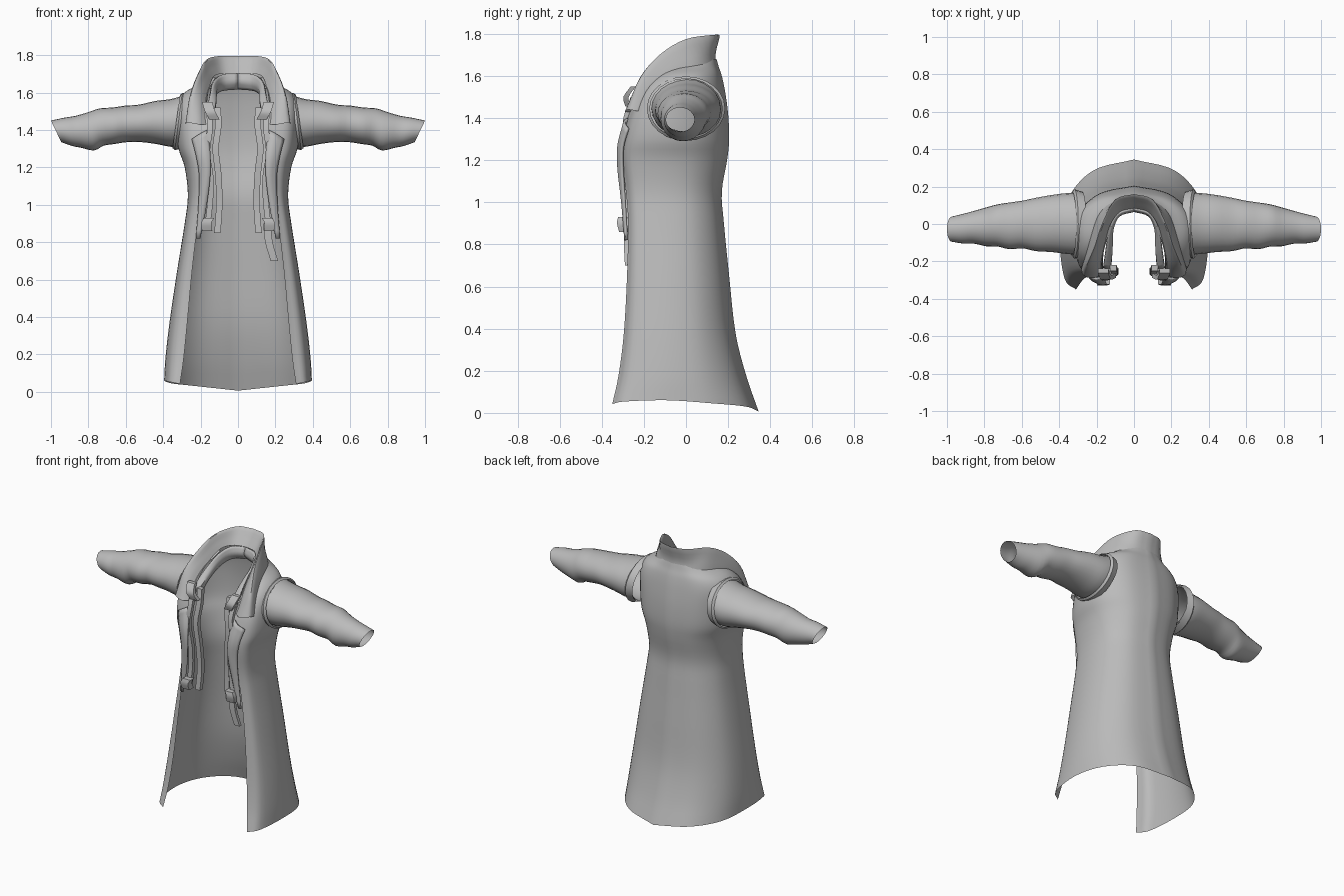
import bpy, math
from mathutils import Vector

cloth = bpy.data.materials.new("grey_cloth")
cloth.diffuse_color = (0.5, 0.5, 0.5, 1)


def spline(pts, n):
    """Smooth curve through pts with n steps per span."""
    p = [Vector(q) for q in pts]
    p = [2 * p[0] - p[1]] + p + [2 * p[-1] - p[-2]]
    out = []
    for i in range(1, len(p) - 2):
        a, b, c, d = p[i - 1:i + 3]
        for k in range(n):
            t = k / n
            out.append(0.5 * (2 * b + (c - a) * t + (2 * a - 5 * b + 4 * c - d) * t * t
                              + (3 * b - a - 3 * c + d) * t ** 3))
    return out + [p[-2]]


def loft(name, rows, closed=False, thick=0, angle=50):
    """Skin a list of equal-length rows, mirrored across x = 0."""
    n = len(rows[0])
    verts = [v for r in rows for v in r]
    faces = []
    for i in range(len(rows) - 1):
        for j in range(n if closed else n - 1):
            k = (j + 1) % n
            faces.append((i * n + j, i * n + k, (i + 1) * n + k, (i + 1) * n + j))
    me = bpy.data.meshes.new(name)
    me.from_pydata(verts, [], faces)
    me.materials.append(cloth)
    ob = bpy.data.objects.new(name, me)
    bpy.context.collection.objects.link(ob)
    if thick:
        s = ob.modifiers.new("thickness", 'SOLIDIFY')
        s.thickness, s.offset = thick, 0
    m = ob.modifiers.new("mirror", 'MIRROR')
    m.merge_threshold = 0.002
    bpy.context.view_layer.objects.active = ob
    ob.select_set(True)
    bpy.ops.object.shade_smooth_by_angle(angle=math.radians(angle))
    ob.select_set(False)
    return ob


def sheet(name, rows, nu=4, nv=4, **kw):
    """Smooth patch through a coarse net of points."""
    fine = [spline(r, nu) for r in rows]
    cols = [spline(c, nv) for c in zip(*fine)]
    return loft(name, [list(r) for r in zip(*cols)], **kw)


# Coat body: z, half width, back y, front edge x, front edge y
levels = [
    (0.03, 0.395, 0.345, 0.31, -0.35), (0.18, 0.388, 0.285, 0.29, -0.32),
    (0.38, 0.365, 0.235, 0.27, -0.295), (0.65, 0.325, 0.205, 0.245, -0.28),
    (0.90, 0.285, 0.18, 0.215, -0.275), (1.05, 0.268, 0.17, 0.19, -0.285),
    (1.20, 0.285, 0.195, 0.175, -0.305), (1.30, 0.318, 0.205, 0.165, -0.30),
    (1.42, 0.328, 0.20, 0.165, -0.27), (1.53, 0.325, 0.185, 0.17, -0.21),
    (1.60, 0.285, 0.17, 0.16, -0.14), (1.645, 0.205, 0.155, 0.14, -0.07),
    (1.68, 0.155, 0.145, 0.12, -0.01)]
rows = []
for z, w, by, ex, ey in levels:
    dip = 0.03 if z < 0.1 else 0.0      # hem drops towards the back
    mid = ey * 0.35 + by * 0.1
    rows.append([
        (ex, ey, z + dip * 0.4), (ex + (w - ex) * 0.72, ey * 0.78 + mid * 0.22, z + dip * 0.8),
        (w, mid, z + dip), (w * 0.9, mid + (by - mid) * 0.5, z + dip * 0.5),
        (w * 0.56, mid + (by - mid) * 0.86, z), (0, by, z - dip * 0.8)])
sheet("coat_body", rows, 5, 4)

# Sleeves: x at top, x at bottom, z bottom, z top, y front, y back
cuts = [
    (0.29, 0.29, 1.31, 1.585, -0.165, 0.165), (0.36, 0.36, 1.31, 1.565, -0.16, 0.165),
    (0.44, 0.44, 1.325, 1.555, -0.15, 0.155), (0.53, 0.52, 1.335, 1.535, -0.145, 0.14),
    (0.60, 0.59, 1.335, 1.53, -0.13, 0.125), (0.67, 0.66, 1.325, 1.52, -0.135, 0.115),
    (0.74, 0.72, 1.315, 1.515, -0.12, 0.105), (0.80, 0.77, 1.29, 1.495, -0.12, 0.09),
    (0.87, 0.84, 1.305, 1.475, -0.105, 0.07), (0.93, 0.89, 1.315, 1.465, -0.105, 0.055),
    (1.0, 0.945, 1.335, 1.45, -0.095, 0.04)]
N = 24
rings = []
for xt, xb, zb, zt, yf, yb in cuts:
    ring = []
    for j in range(N):
        a = 2 * math.pi * j / N
        s = (1 + math.sin(a)) / 2
        ring.append((xb + (xt - xb) * s, (yf + yb) / 2 + math.cos(a) * (yb - yf) / 2,
                     zb + (zt - zb) * s))
    rings.append(ring)
rows = [list(r) for r in zip(*[spline(c, 3) for c in zip(*rings)])]
loft("sleeves", rows, closed=True)

# Armhole seam lip on the shoulder
lip = []
for x, r in ((0.275, 1.0), (0.318, 1.08), (0.33, 1.0)):
    lip.append([(x - 0.02 * math.sin(2 * math.pi * j / N), 0.172 * r * math.cos(2 * math.pi * j / N),
                 1.445 + 0.142 * r * math.sin(2 * math.pi * j / N)) for j in range(N)])
loft("armhole_seams", lip, closed=True)

# Wide standing collar: each row runs from outer base, over the rim, to inner edge
sheet("collar", [
    [(0, 0.15, 1.62), (0, 0.14, 1.70), (0, 0.16, 1.795), (0, 0.115, 1.74), (0, 0.085, 1.70)],
    [(0.11, 0.13, 1.62), (0.10, 0.12, 1.70), (0.10, 0.13, 1.795), (0.085, 0.09, 1.74), (0.075, 0.065, 1.70)],
    [(0.19, 0.06, 1.62), (0.175, 0.05, 1.70), (0.17, 0.0, 1.775), (0.145, 0.0, 1.73), (0.125, 0.0, 1.69)],
    [(0.235, -0.06, 1.59), (0.225, -0.07, 1.65), (0.21, -0.12, 1.705), (0.175, -0.10, 1.67), (0.15, -0.08, 1.64)],
    [(0.26, -0.17, 1.51), (0.262, -0.185, 1.55), (0.25, -0.215, 1.595), (0.205, -0.21, 1.58), (0.165, -0.18, 1.55)],
    [(0.275, -0.22, 1.43), (0.28, -0.24, 1.435), (0.27, -0.275, 1.44), (0.215, -0.29, 1.43), (0.165, -0.26, 1.43)]],
    4, 4, angle=40)

# Inner neck band
sheet("neck_band", [
    [(0, 0.085, 1.70), (0, 0.07, 1.66), (0, 0.10, 1.62)],
    [(0.085, 0.055, 1.695), (0.08, 0.045, 1.65), (0.09, 0.06, 1.61)],
    [(0.13, -0.03, 1.66), (0.115, -0.03, 1.62), (0.125, -0.02, 1.58)],
    [(0.15, -0.14, 1.59), (0.12, -0.14, 1.57), (0.13, -0.13, 1.53)],
    [(0.165, -0.23, 1.51), (0.13, -0.24, 1.50), (0.13, -0.22, 1.46)]], 3, 4, thick=0.012)

# Notched lapels folded onto the chest
sheet("lapels", [
    [(0.165, -0.275, 1.40), (0.20, -0.292, 1.38), (0.245, -0.275, 1.35)],
    [(0.15, -0.31, 1.28), (0.18, -0.32, 1.27), (0.222, -0.30, 1.26)],
    [(0.15, -0.315, 1.16), (0.17, -0.32, 1.16), (0.205, -0.30, 1.15)],
    [(0.17, -0.295, 1.0), (0.185, -0.302, 1.0), (0.21, -0.29, 0.99)],
    [(0.205, -0.283, 0.82), (0.212, -0.287, 0.82), (0.222, -0.28, 0.82)]], 3, 4, thick=0.012)


def strap(name, path, w, d):
    """Flat hanging band with a rectangular section following a path."""
    box = ((-1, -1), (1, -1), (1, 1), (-1, 1))
    rows = [[p + Vector((sx * w / 2, sy * d / 2, 0)) for sx, sy in box] for p in spline(path, 3)]
    rows = [[sum(rows[0], Vector()) / 4] * 4] + rows + [[sum(rows[-1], Vector()) / 4] * 4]
    return loft(name, rows, closed=True, angle=40)


# Pairs of hanging straps along the opening
strap("outer_straps", [(0.155, -0.25, 1.50), (0.15, -0.285, 1.40), (0.165, -0.29, 1.28),
                       (0.145, -0.285, 1.14), (0.15, -0.275, 1.0), (0.165, -0.28, 0.88)], 0.03, 0.025)
strap("inner_straps", [(0.11, -0.235, 1.52), (0.105, -0.255, 1.42), (0.12, -0.265, 1.30),
                       (0.105, -0.26, 1.16), (0.10, -0.25, 1.0), (0.11, -0.255, 0.85)], 0.034, 0.03)
strap("strap_knots", [(0.155, -0.30, 0.93), (0.17, -0.305, 0.90), (0.165, -0.295, 0.86)], 0.055, 0.045)
strap("collar_tabs", [(0.165, -0.25, 1.55), (0.15, -0.285, 1.50), (0.125, -0.275, 1.455)], 0.055, 0.025)

# Longer strap end on one side only
tail = strap("strap_tail", [(0.155, -0.285, 0.90), (0.165, -0.285, 0.80), (0.195, -0.28, 0.70)], 0.04, 0.02)
tail.modifiers.remove(tail.modifiers["mirror"])
